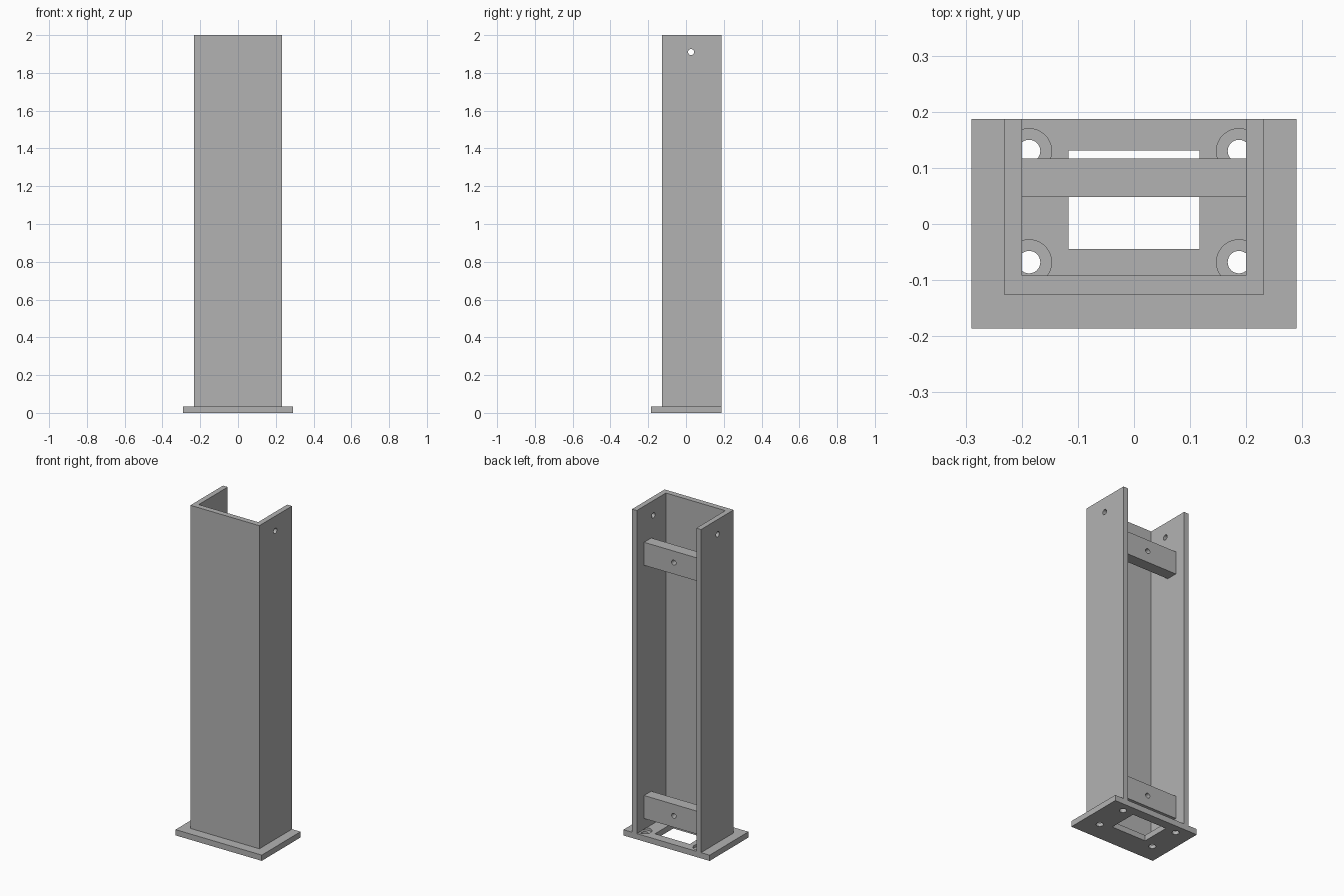
import bpy
from math import radians
from mathutils import Vector

cube = bpy.data.objects.get("Cube")
if cube:
    bpy.data.objects.remove(cube, do_unlink=True)

grey = bpy.data.materials.new("plain_grey")
grey.use_nodes = True
GREY = (0.45, 0.45, 0.45, 1)
grey.diffuse_color = GREY
grey.node_tree.nodes["Principled BSDF"].inputs["Base Color"].default_value = GREY


def box(name, lo, hi):
    lo, hi = Vector(lo), Vector(hi)
    bpy.ops.mesh.primitive_cube_add(size=1, location=(lo + hi) / 2)
    ob = bpy.context.object
    ob.name = name
    ob.scale = hi - lo
    bpy.ops.object.transform_apply(location=False, rotation=False, scale=True)
    ob.data.materials.append(grey)
    return ob


def rod(radius, depth, loc, rot=(0, 0, 0)):
    bpy.ops.mesh.primitive_cylinder_add(vertices=48, radius=radius, depth=depth,
                                        location=loc, rotation=rot)
    ob = bpy.context.object
    ob.name = "cutter"
    ob.hide_render = True
    ob.data.materials.append(grey)
    return ob


def cut(target, cutter):
    mod = target.modifiers.new("cut", "BOOLEAN")
    mod.operation = "DIFFERENCE"
    mod.solver = "EXACT"
    mod.object = cutter
    bpy.context.view_layer.objects.active = target
    bpy.ops.object.modifier_apply(modifier=mod.name)
    bpy.data.objects.remove(cutter, do_unlink=True)


def smooth(ob):
    bpy.ops.object.select_all(action="DESELECT")
    ob.select_set(True)
    bpy.context.view_layer.objects.active = ob
    bpy.ops.object.shade_smooth_by_angle(angle=radians(30))


BASE = 0.035      # base plate thickness
BACK = 0.187      # rear edge of plate and walls

# Base plate with cable window and four counterbored screw holes
plate = box("base_plate", (-0.29, -0.186, 0), (0.29, BACK, BASE))
cut(plate, box("window_cutter", (-0.117, -0.045, -0.1), (0.117, 0.131, 0.1)))
for x in (-0.187, 0.187):
    for y in (-0.068, 0.13):
        cut(plate, rod(0.02, 0.2, (x, y, 0)))
        cut(plate, rod(0.04, 0.1, (x, y, BASE - 0.015 + 0.05)))
smooth(plate)

# Post channel: closed front, open back, one cross hole near the top
post = box("post_channel", (-0.232, -0.126, BASE), (0.232, BACK, 2))
cut(post, box("channel_cutter", (-0.2, -0.092, -0.1), (0.2, 0.4, 2.1)))
cut(post, rod(0.016, 1, (0, 0.027, 1.91), (0, radians(90), 0)))
smooth(post)

# Cross bars between the side walls, each with a screw hole
for name, z in (("lower_cross_bar", 0.17), ("upper_cross_bar", 1.71)):
    bar = box(name, (-0.2, 0.048, z - 0.07), (0.2, 0.117, z + 0.07))
    cut(bar, rod(0.015, 0.3, (0, 0.08, z), (radians(90), 0, 0)))
    smooth(bar)
